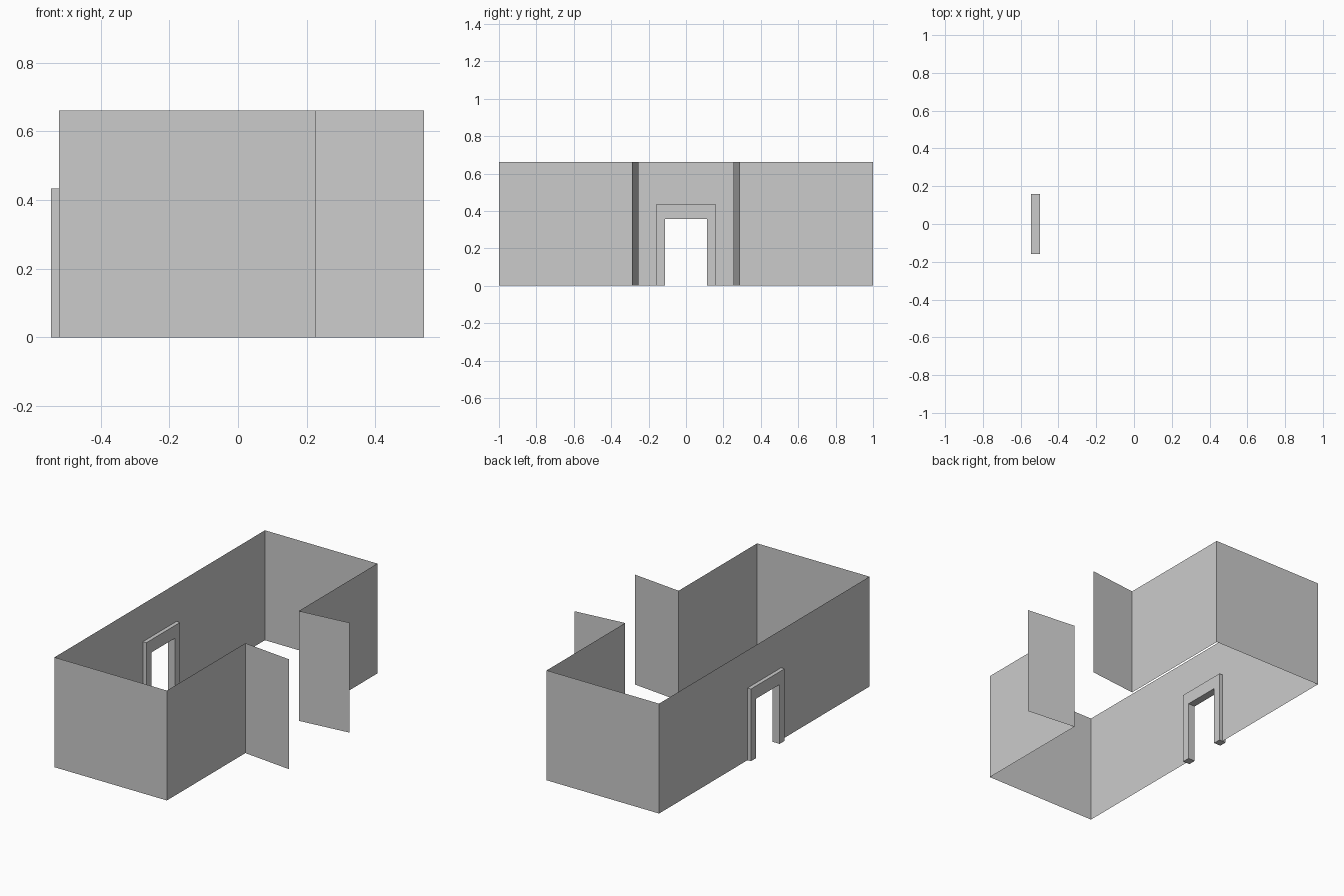
import bpy, bmesh
from mathutils import Vector

if "Cube" in bpy.data.objects:
    bpy.data.objects.remove(bpy.data.objects["Cube"])

H = 0.661                        # wall height
XL, XR, XW = -0.521, 0.227, 0.542  # door wall, open-side wall, wing tips


def finish(name, bm):
    bmesh.ops.recalc_face_normals(bm, faces=bm.faces)
    me = bpy.data.meshes.new(name)
    bm.to_mesh(me)
    bm.free()
    ob = bpy.data.objects.new(name, me)
    bpy.context.collection.objects.link(ob)
    return ob


def wall_strip(name, path):
    """Thin wall raised along a floor-plan path."""
    bm = bmesh.new()
    cols = [(bm.verts.new((x, y, 0)), bm.verts.new((x, y, H))) for x, y in path]
    for (a, b), (c, d) in zip(cols, cols[1:]):
        bm.faces.new((a, c, d, b))
    return finish(name, bm)


def arch(name, half_out, top_out, half_in, top_in, x, depth=0):
    """Square portal outline in the YZ plane, optionally extruded along x."""
    pts = [(-half_out, 0), (-half_out, top_out), (half_out, top_out), (half_out, 0),
           (half_in, 0), (half_in, top_in), (-half_in, top_in), (-half_in, 0)]
    bm = bmesh.new()
    face = bm.faces.new([bm.verts.new((x, y, z)) for y, z in pts])
    if depth:
        ext = bmesh.ops.extrude_face_region(bm, geom=[face], use_keep_orig=True)
        verts = [g for g in ext["geom"] if isinstance(g, bmesh.types.BMVert)]
        bmesh.ops.translate(bm, verts=verts, vec=Vector((depth, 0, 0)))
    return finish(name, bm)


# End wall, side wall and splayed wing, mirrored across y
for s, side in ((-1, "front"), (1, "back")):
    wall_strip(side + "_walls",
               [(XL, s), (XR, s), (XR, s * 0.254), (XW, s * 0.288)])

# Long wall with the doorway cut out (cut edge hidden inside the frame)
arch("door_wall", 1.0, H, 0.135, 0.39, XL)

# Door frame straddling the wall
arch("door_frame", 0.16, 0.434, 0.113, 0.357, -0.544, 0.046)
